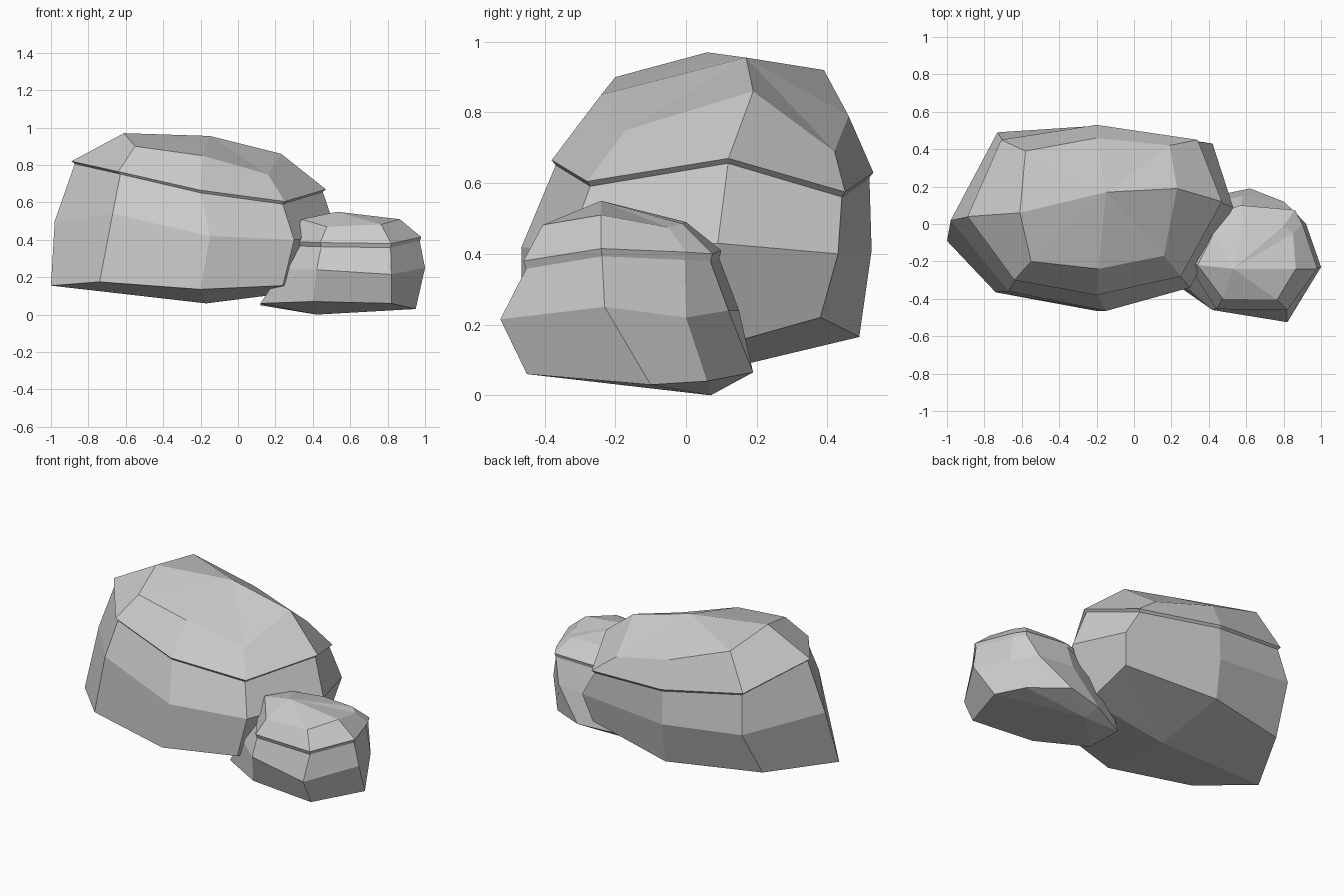
import bpy, bmesh
from mathutils import Vector


def rock(name, base, foot, belly, ledge, crown, peak, drop):
    """Loft faceted rings from base point to peak, with a small undercut below the ledge."""
    ledge = [Vector(p) for p in ledge]
    mid = sum(ledge, Vector()) / len(ledge)
    under = []
    for p in ledge:
        q = mid + (p - mid) * 0.975
        q.z = p.z - drop
        under.append(q)
    bm = bmesh.new()
    rings = [[bm.verts.new(p) for p in r] for r in (foot, belly, under, ledge, crown)]
    low, top = bm.verts.new(base), bm.verts.new(peak)
    n = len(ledge)
    for i in range(n):
        j = (i + 1) % n
        for a, b in zip(rings, rings[1:]):
            bm.faces.new((a[i], a[j], b[j], b[i]))
        bm.faces.new((low, rings[0][j], rings[0][i]))
        bm.faces.new((top, rings[-1][i], rings[-1][j]))
    bmesh.ops.recalc_face_normals(bm, faces=bm.faces)
    mesh = bpy.data.meshes.new(name)
    bm.to_mesh(mesh)
    bm.free()
    obj = bpy.data.objects.new(name, mesh)
    bpy.context.collection.objects.link(obj)
    return obj


# Large boulder: rings run left, front, right, back
rock("large_boulder",
     base=(-0.17, 0.05, 0.06),
     foot=[(-1, -.09, .155), (-.74, -.365, .175), (-.2, -.465, .135), (.24, -.35, .155),
           (.38, .06, .13), (.38, .38, .22), (-.2, .49, .165), (-.77, .34, .19)],
     belly=[(-.98, .02, .50), (-.67, -.36, .54), (-.15, -.465, .42), (.30, -.34, .40),
            (.53, .09, .43), (.42, .43, .40), (-.2, .525, .41), (-.73, .49, .47)],
     ledge=[(-.89, .04, .82), (-.64, -.30, .765), (-.2, -.38, .665), (.25, -.28, .605),
            (.47, .12, .67), (.34, .45, .575), (-.2, .53, .63), (-.71, .45, .71)],
     crown=[(-.61, .06, .97), (-.55, -.20, .90), (-.19, -.24, .85), (.16, -.17, .75),
            (.23, .19, .86), (.19, .42, .69), (-.2, .46, .79), (-.58, .39, .92)],
     peak=(-.15, .17, .955), drop=.014)

# Small boulder: rings run front, right, back, left
rock("small_boulder",
     base=(.42, .07, 0),
     foot=[(.40, -.42, .07), (.82, -.45, .06), (.95, -.10, .03), (.85, .06, .04),
           (.62, .19, .065), (.38, .14, .05), (.12, .0, .05), (.12, -.25, .06)],
     belly=[(.42, -.46, .24), (.82, -.525, .215), (1, -.23, .25), (.92, .0, .22),
            (.80, .12, .24), (.58, .15, .24), (.25, .06, .25), (.24, -.30, .24)],
     ledge=[(.44, -.455, .385), (.82, -.46, .38), (.98, -.24, .415), (.90, -.0, .405),
            (.86, .075, .40), (.57, .10, .41), (.34, .02, .40), (.28, -.20, .39)],
     crown=[(.475, -.40, .47), (.765, -.405, .482), (.865, -.24, .51), (.85, -.05, .475),
            (.80, -.01, .485), (.59, .0, .49), (.42, -.06, .50), (.34, -.22, .51)],
     peak=(.53, -.24, .55), drop=.022)
